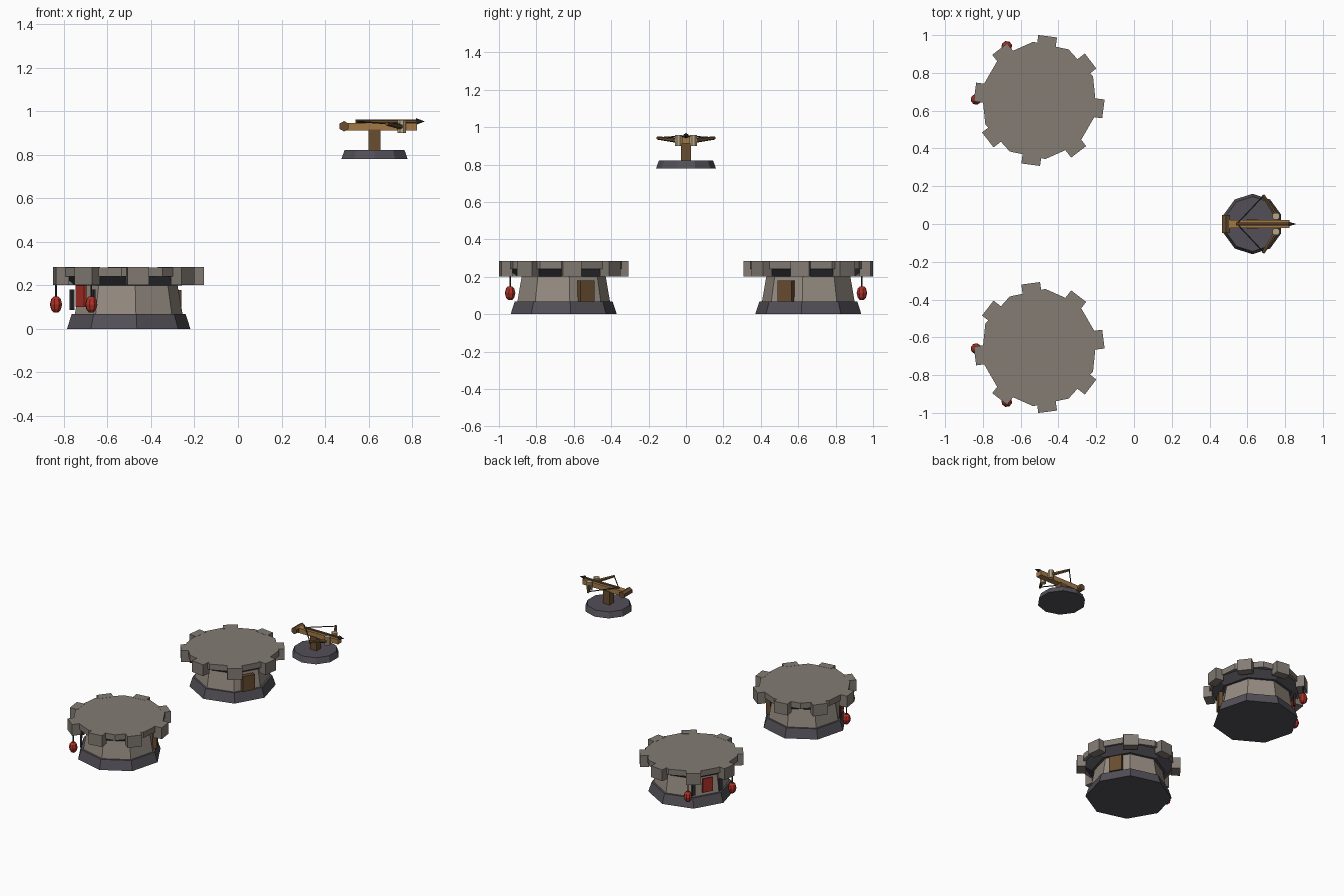
import bpy, bmesh
from math import pi, radians, cos, sin
from mathutils import Matrix, Vector

if "Cube" in bpy.data.objects:
    bpy.data.objects.remove(bpy.data.objects["Cube"])


def material(name, rgb):
    m = bpy.data.materials.new(name)
    m.diffuse_color = (*rgb, 1)
    m.use_nodes = True
    m.node_tree.nodes["Principled BSDF"].inputs["Base Color"].default_value = m.diffuse_color
    return m


STONE = material("stone", (0.23, 0.20, 0.175))
WALL = material("wall_stone", (0.30, 0.26, 0.22))
DARK = material("dark_stone", (0.085, 0.08, 0.095))
WOOD = material("wood", (0.37, 0.19, 0.06))
BROWN = material("dark_wood", (0.14, 0.075, 0.03))
RED = material("red", (0.42, 0.03, 0.02))
IRON = material("iron", (0.03, 0.03, 0.035))
ROPE = material("rope", (0.48, 0.38, 0.22))


def finish(name, bm, mat, mtx):
    bm.transform(mtx)
    if mtx.determinant() < 0:
        bmesh.ops.reverse_faces(bm, faces=bm.faces[:])
    me = bpy.data.meshes.new(name)
    bm.to_mesh(me)
    bm.free()
    me.materials.append(mat)
    ob = bpy.data.objects.new(name, me)
    bpy.context.collection.objects.link(ob)
    return ob


def box(name, centre, size, mat, mtx=Matrix()):
    bm = bmesh.new()
    bmesh.ops.create_cube(bm, size=1)
    return finish(name, bm, mat, mtx @ Matrix.Translation(centre) @ Matrix.Diagonal((*size, 1)))


def lathe(name, profile, sides, mat, mtx=Matrix(), turn=0):
    """Closed polygonal solid from (radius, z) rings, first corner at angle `turn`."""
    bm = bmesh.new()
    rings = [[bm.verts.new((r * cos(turn + 2 * pi * i / sides), r * sin(turn + 2 * pi * i / sides), z))
              for i in range(sides)] for r, z in profile]
    for a, b in zip(rings, rings[1:]):
        for i in range(sides):
            j = (i + 1) % sides
            bm.faces.new((a[i], a[j], b[j], b[i]))
    bm.faces.new(rings[0][::-1])
    bm.faces.new(rings[-1])
    return finish(name, bm, mat, mtx)


def rod(name, a, b, r0, r1, sides, mat, mtx=Matrix()):
    a, b = Vector(a), Vector(b)
    d = b - a
    place = Matrix.Translation(a) @ d.to_track_quat('Z', 'Y').to_matrix().to_4x4()
    return lathe(name, [(r0, 0), (r1, d.length)], sides, mat, mtx @ place, pi / sides)


# Towers: local +x holds the door and points at the ballista
OCT = pi / 8
for side, label in ((1, "back"), (-1, "front")):
    M = (Matrix.Diagonal((1, side, 1, 1)) @ Matrix.Translation((-0.502, 0.654, 0))
         @ Matrix.Rotation(radians(-30), 4, 'Z'))
    lathe(f"{label}_tower_base", [(0.286, 0), (0.264, 0.068)], 8, DARK, M, OCT)
    lathe(f"{label}_tower_wall", [(0.25, 0.066), (0.226, 0.205)], 8, WALL, M, OCT)
    lathe(f"{label}_tower_corbel", [(0.245, 0.2), (0.308, 0.243)], 8, DARK, M, OCT)
    lathe(f"{label}_tower_deck", [(0.312, 0.241), (0.312, 0.283)], 10, STONE, M, pi / 10)
    # battlements
    for k in range(8):
        box(f"{label}_merlon", (0.313, 0, 0.2425), (0.06, 0.1, 0.083), STONE,
            M @ Matrix.Rotation(OCT + k * pi / 4, 4, 'Z'))
    # door, banner, and the slats and lanterns beside it
    box(f"{label}_door", (0.24, 0, 0.124), (0.03, 0.088, 0.112), BROWN, M)
    box(f"{label}_banner", (-0.253, 0, 0.15), (0.012, 0.076, 0.1), RED, M)
    for s in (-1, 1):
        box(f"{label}_window_slat", (-0.245, s * 0.098, 0.134), (0.012, 0.024, 0.093), IRON, M)
        L = M @ Matrix.Translation((-0.292, s * 0.162, 0))
        lathe(f"{label}_lantern", [(0.012, 0.076), (0.023, 0.089), (0.029, 0.113),
                                   (0.023, 0.137), (0.012, 0.149)], 8, RED, L)
        lathe(f"{label}_lantern_cord", [(0.004, 0.145), (0.004, 0.203)], 6, IRON, L)

# Ballista pedestal
B = Matrix.Translation((0.627, 0, 0))
lathe("ballista_base", [(0.16, 0.78), (0.145, 0.821)], 10, DARK, B, pi / 2)
box("ballista_post", (0, 0, 0.867), (0.055, 0.053, 0.1), BROWN, B)

# Stock and windlass
box("ballista_stock", (0.656, 0, 0.929), (0.334, 0.044, 0.035), WOOD)
rod("windlass_drum", (0.487, -0.047, 0.931), (0.487, 0.047, 0.931), 0.024, 0.024, 6, BROWN)

# Bolt
rod("bolt_shaft", (0.54, 0, 0.953), (0.822, 0, 0.953), 0.008, 0.008, 6, BROWN)
rod("bolt_head", (0.818, 0, 0.953), (0.857, 0, 0.953), 0.015, 0.0005, 6, IRON)

# Torsion bundles, arms and bowstring
for s in (-1, 1):
    lathe("torsion_bundle", [(0.02, 0.9), (0.02, 0.959)], 8, ROPE,
          Matrix.Translation((0.752, s * 0.041, 0)), pi / 8)
    rod("bow_arm", (0.752, s * 0.045, 0.928), (0.684, s * 0.153, 0.942), 0.013, 0.009, 6, BROWN)
    rod("bowstring", (0.686, s * 0.15, 0.943), (0.545, 0, 0.953), 0.0035, 0.0035, 5, IRON)
